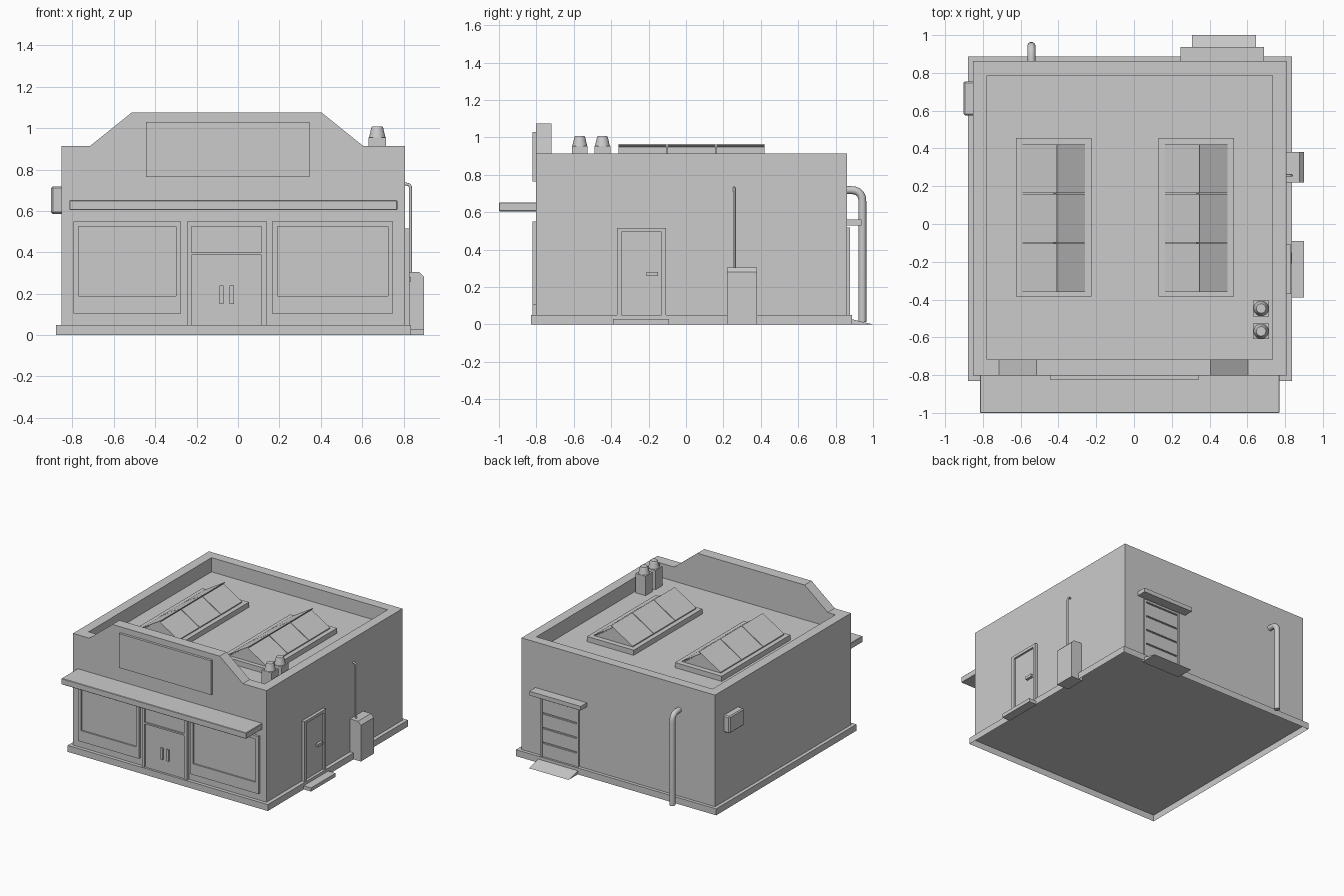
import bpy
import bmesh
from mathutils import Vector

if "Cube" in bpy.data.objects:
    bpy.data.objects.remove(bpy.data.objects["Cube"], do_unlink=True)


def finish(name, bm, bevel=0.0, smooth=False, solid=True):
    if solid:
        bmesh.ops.recalc_face_normals(bm, faces=bm.faces)
    mesh = bpy.data.meshes.new(name)
    bm.to_mesh(mesh)
    bm.free()
    obj = bpy.data.objects.new(name, mesh)
    bpy.context.collection.objects.link(obj)
    if bevel:
        mod = obj.modifiers.new("Bevel", "BEVEL")
        mod.width = bevel
        mod.segments = 1
    if smooth:
        bpy.ops.object.select_all(action="DESELECT")
        obj.select_set(True)
        bpy.context.view_layer.objects.active = obj
        bpy.ops.object.shade_smooth_by_angle()
    return obj


def add_box(bm, xs, ys, zs):
    verts = bmesh.ops.create_cube(bm, size=1)["verts"]
    for v in verts:
        v.co = Vector([(r[0] + r[1]) / 2 + c * (r[1] - r[0]) for r, c in zip((xs, ys, zs), v.co)])


def open_box(xs, ys, zs):
    """A box without its underside."""
    bm = bmesh.new()
    add_box(bm, xs, ys, zs)
    under = min(bm.faces, key=lambda f: f.calc_center_median().z)
    bmesh.ops.delete(bm, geom=[under], context="FACES_ONLY")
    return bm


def box(name, xs, ys, zs, bevel=0.0):
    bm = bmesh.new()
    add_box(bm, xs, ys, zs)
    return finish(name, bm, bevel)


def prism(name, profile, axis, start, end):
    """Extrude an (x, z) profile along y, or a (y, z) profile along x."""
    bm = bmesh.new()
    place = (lambda u, z: (start, u, z)) if axis == "x" else (lambda u, z: (u, start, z))
    face = bm.faces.new([bm.verts.new(place(u, z)) for u, z in profile])
    grown = bmesh.ops.extrude_face_region(bm, geom=[face])["geom"]
    shift = Vector((end - start, 0, 0) if axis == "x" else (0, end - start, 0))
    bmesh.ops.translate(bm, vec=shift, verts=[g for g in grown if isinstance(g, bmesh.types.BMVert)])
    return finish(name, bm)


def frame(name, outer, inner, depth, facing):
    """Bars around an opening; ranges are (across, z)."""
    (a, b), (c, d) = outer
    (e, f), (g, h) = inner
    bm = bmesh.new()
    bars = [((a, e), (c, d)), ((f, b), (c, d)), ((e, f), (h, d))]
    if g > c:
        bars.append(((e, f), (c, g)))
    for across, zs in bars:
        if facing == "y":
            add_box(bm, across, depth, zs)
        else:
            add_box(bm, depth, across, zs)
    return finish(name, bm)


def tube(name, points, radius, bend):
    """Round pipe through points, with the inner corners rounded."""
    pts = [Vector(p) for p in points]
    path = [pts[0]]
    for before, corner, after in zip(pts, pts[1:], pts[2:]):
        p = corner + (before - corner).normalized() * bend
        q = corner + (after - corner).normalized() * bend
        for i in range(6):
            t = i / 5
            path.append(p * (1 - t) ** 2 + corner * 2 * t * (1 - t) + q * t * t)
    path.append(pts[-1])
    side = (pts[1] - pts[0]).cross(pts[2] - pts[1]).normalized()
    bm = bmesh.new()
    rings = []
    for i, p in enumerate(path):
        along = (path[min(i + 1, len(path) - 1)] - path[max(i - 1, 0)]).normalized()
        circle = bmesh.ops.create_circle(bm, segments=14, radius=radius)["verts"]
        other = along.cross(side)
        for v in circle:
            v.co = p + side * v.co.x + other * v.co.y
        rings.append(circle)
    for r, s in zip(rings, rings[1:]):
        for i in range(len(r)):
            j = (i + 1) % len(r)
            bm.faces.new((r[i], r[j], s[j], s[i]))
    bm.faces.new(rings[0])
    bm.faces.new(rings[-1])
    return finish(name, bm, smooth=True)


# Hollow plinth and main walls with a sunken roof behind the parapet
finish("plinth", open_box((-0.88, 0.837), (-0.83, 0.887), (0, 0.05)), solid=False)
bm = open_box((-0.853, 0.807), (-0.803, 0.862), (0.05, 0.915))
roof = max(bm.faces, key=lambda f: f.calc_center_median().z)
bmesh.ops.inset_region(bm, faces=[roof], thickness=0.075, use_even_offset=True)
for v in roof.verts:
    if v.co.y < 0:
        v.co.y += 0.01
bmesh.ops.inset_region(bm, faces=[roof], thickness=0, depth=-0.11)
finish("walls_and_roof", bm, solid=False)

# Raised front parapet, sign board and canopy
prism("front_parapet", [(-0.715, 0.914), (0.605, 0.914), (0.405, 1.075), (-0.515, 1.075)], "y", -0.803, -0.718)
box("sign_board", (-0.445, 0.345), (-0.822, -0.8), (0.765, 1.03))
box("canopy", (-0.815, 0.77), (-1.0, -0.8), (0.605, 0.652), 0.003)

# Shop windows
for label, x0, x1 in (("right", -0.795, -0.275), ("left", 0.165, 0.75)):
    frame("shop_window_frame_" + label, ((x0, x1), (0.105, 0.55)),
          ((x0 + 0.025, x1 - 0.025), (0.19, 0.525)), (-0.822, -0.8), "y")
    box("shop_window_pane_" + label, (x0 + 0.02, x1 - 0.02), (-0.81, -0.8), (0.18, 0.53))

# Main entrance
frame("entrance_frame", ((-0.247, 0.14), (0.05, 0.55)), ((-0.225, 0.113), (0.05, 0.525)), (-0.822, -0.8), "y")
box("entrance_transom_bar", (-0.225, 0.113), (-0.822, -0.8), (0.388, 0.4))
box("entrance_fanlight", (-0.23, 0.12), (-0.81, -0.8), (0.395, 0.53))
box("entrance_door", (-0.23, 0.12), (-0.813, -0.8), (0.05, 0.39))
for label, x in (("right", -0.08), ("left", -0.03)):
    box("entrance_handle_" + label, (x - 0.01, x + 0.01), (-0.822, -0.81), (0.15, 0.24))

# Side door with step
frame("side_door_frame", ((-0.37, -0.108), (0.05, 0.515)), ((-0.345, -0.13), (0.05, 0.493)), (0.8, 0.83), "x")
box("side_door", (0.8, 0.815), (-0.35, -0.125), (0.05, 0.5))
box("side_door_handle", (0.81, 0.835), (-0.21, -0.15), (0.258, 0.28))
box("side_step", (0.83, 0.9), (-0.39, -0.09), (0, 0.028))

# Utility cabinet with its conduit
cabinet = [(0.8, 0), (0.9, 0), (0.9, 0.28), (0.875, 0.305), (0.8, 0.305)]
prism("utility_cabinet", cabinet, "y", 0.22, 0.38)
tube("cabinet_conduit", [(0.834, 0.257, 0.3), (0.834, 0.257, 0.73), (0.8, 0.257, 0.73)], 0.007, 0.022)

# Rear shutter door, awning and ramp
frame("shutter_frame", ((0.31, 0.637), (0.05, 0.517)), ((0.327, 0.62), (0.05, 0.5)), (0.855, 0.877), "y")
bm = bmesh.new()
for i in range(4):
    z = 0.05 + i * 0.1135
    add_box(bm, (0.325, 0.622), (0.855, 0.872), (z, z + 0.102))
finish("shutter_slats", bm)
box("rear_awning", (0.247, 0.688), (0.855, 0.937), (0.53, 0.562))
prism("rear_ramp", [(0.86, 0), (1.0, 0), (0.887, 0.028), (0.86, 0.028)], "x", 0.307, 0.645)

# Rear downpipe and wall box
tube("rear_downpipe", [(-0.543, 0.85, 0.718), (-0.543, 0.943, 0.718), (-0.543, 0.943, 0.012)], 0.021, 0.06)
box("wall_box", (-0.903, -0.84), (0.575, 0.755), (0.586, 0.718), 0.008)

# Roof skylights: curb, gabled core and overlapping panes
for label, x0 in (("right", -0.625), ("left", 0.13)):
    left, right, mid = x0 + 0.035, x0 + 0.365, x0 + 0.2
    low, high, thick, lap = 0.845, 0.946, 0.008, 0.018
    box("skylight_curb_" + label, (x0, x0 + 0.4), (-0.385, 0.455), (0.8, low))
    prism("skylight_core_" + label, [(left + 0.005, low), (right - 0.005, low), (mid, high)], "y", -0.353, 0.415)
    over = high + lap * (high - low) / (mid - left)
    slopes = ([(left, low), (mid + lap, over), (mid + lap, over + thick), (left, low + thick)],
              [(right, low), (mid, high), (mid, high + thick), (right, low + thick)])
    for i in range(3):
        y = -0.36 + i * 0.2617
        for side, slope in zip(("a", "b"), slopes):
            prism(f"skylight_pane_{label}_{i}{side}", slope, "y", y, y + 0.2565)

# Roof vents
for label, y in (("front", -0.568), ("rear", -0.447)):
    box("vent_base_" + label, (0.63, 0.716), (y - 0.042, y + 0.042), (0.8, 0.955))
    bm = bmesh.new()
    for r0, r1, z0, z1 in ((0.04, 0.029, 0.955, 1.0), (0.029, 0.025, 1.0, 1.008)):
        cone = bmesh.ops.create_cone(bm, cap_ends=True, segments=20, radius1=r0, radius2=r1, depth=z1 - z0)
        bmesh.ops.translate(bm, vec=(0.673, y, (z0 + z1) / 2), verts=cone["verts"])
    finish("vent_cowl_" + label, bm, smooth=True)
